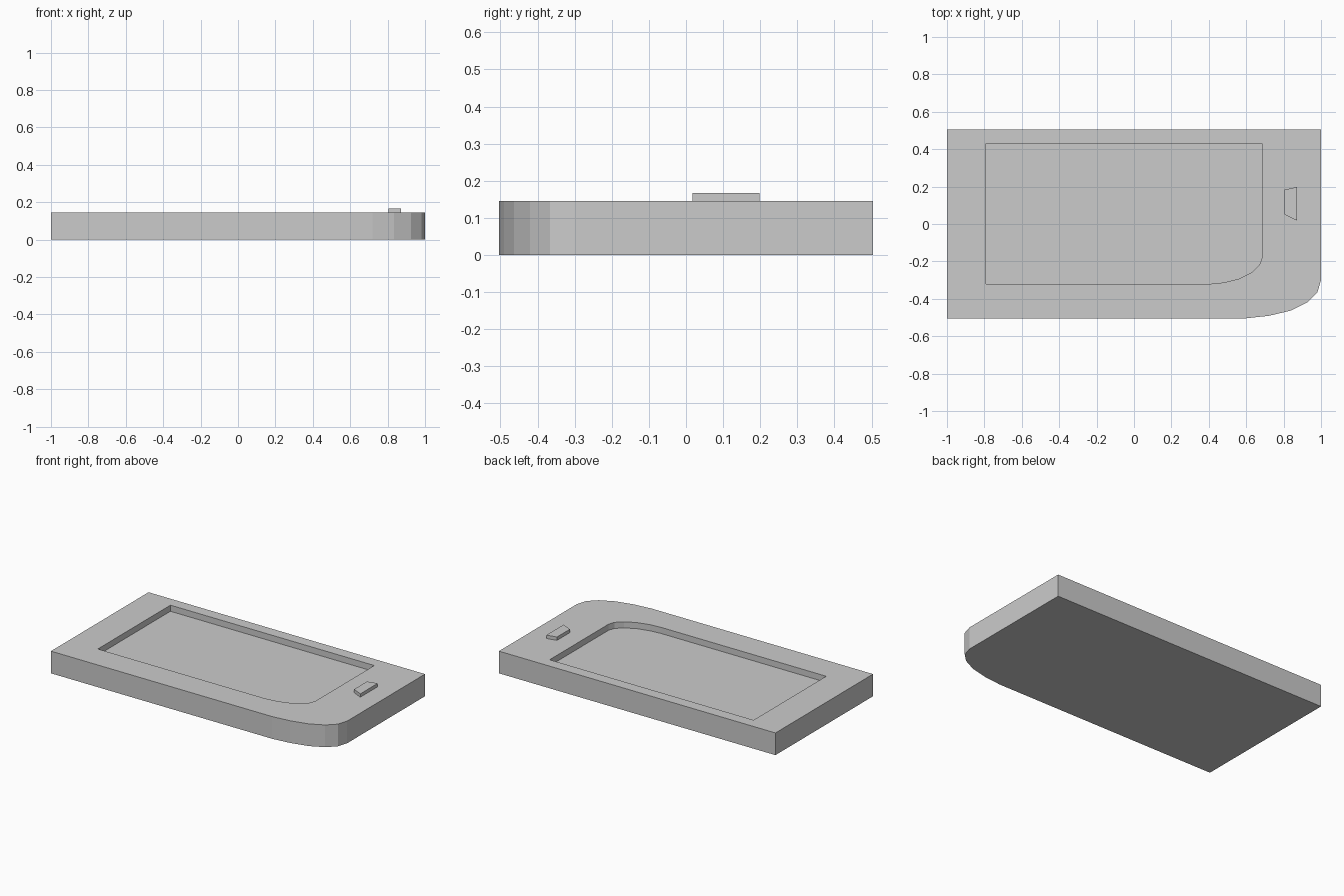
import bpy, bmesh

if "Cube" in bpy.data.objects:
    bpy.data.objects.remove(bpy.data.objects["Cube"])

TOP = 0.145      # height of the case
FLOOR = 0.105    # recessed screen level

# Matching outlines: rounded front-right corner, then the three square corners
outer = [(0.60, -0.504), (0.72, -0.491), (0.835, -0.464), (0.925, -0.42),
         (0.98, -0.367), (1.0, -0.30), (1.0, 0.504), (-1.0, 0.504), (-1.0, -0.504)]
inner = [(0.41, -0.32), (0.48, -0.313), (0.56, -0.293), (0.63, -0.258),
         (0.67, -0.22), (0.685, -0.18), (0.685, 0.43), (-0.79, 0.43), (-0.79, -0.32)]
button = [(0.805, 0.05), (0.872, 0.018), (0.872, 0.198), (0.805, 0.183)]


def build(name, rings):
    """Bridge a stack of equal-length outlines and cap both ends."""
    bm = bmesh.new()
    loops = [[bm.verts.new((x, y, z)) for x, y in pts] for pts, z in rings]
    n = len(loops[0])
    for a, b in zip(loops, loops[1:]):
        for i in range(n):
            j = (i + 1) % n
            bm.faces.new((a[i], a[j], b[j], b[i]))
    bm.faces.new(loops[0][::-1])
    bm.faces.new(loops[-1])
    bmesh.ops.recalc_face_normals(bm, faces=bm.faces[:])
    mesh = bpy.data.meshes.new(name)
    bm.to_mesh(mesh)
    bm.free()
    obj = bpy.data.objects.new(name, mesh)
    bpy.context.collection.objects.link(obj)
    return obj


# Case with rim, recess walls and screen floor
build("case", [(outer, 0), (outer, TOP), (inner, TOP), (inner, FLOOR)])

# Small tapered button on the rim
build("button", [(button, TOP), (button, 0.167)])
